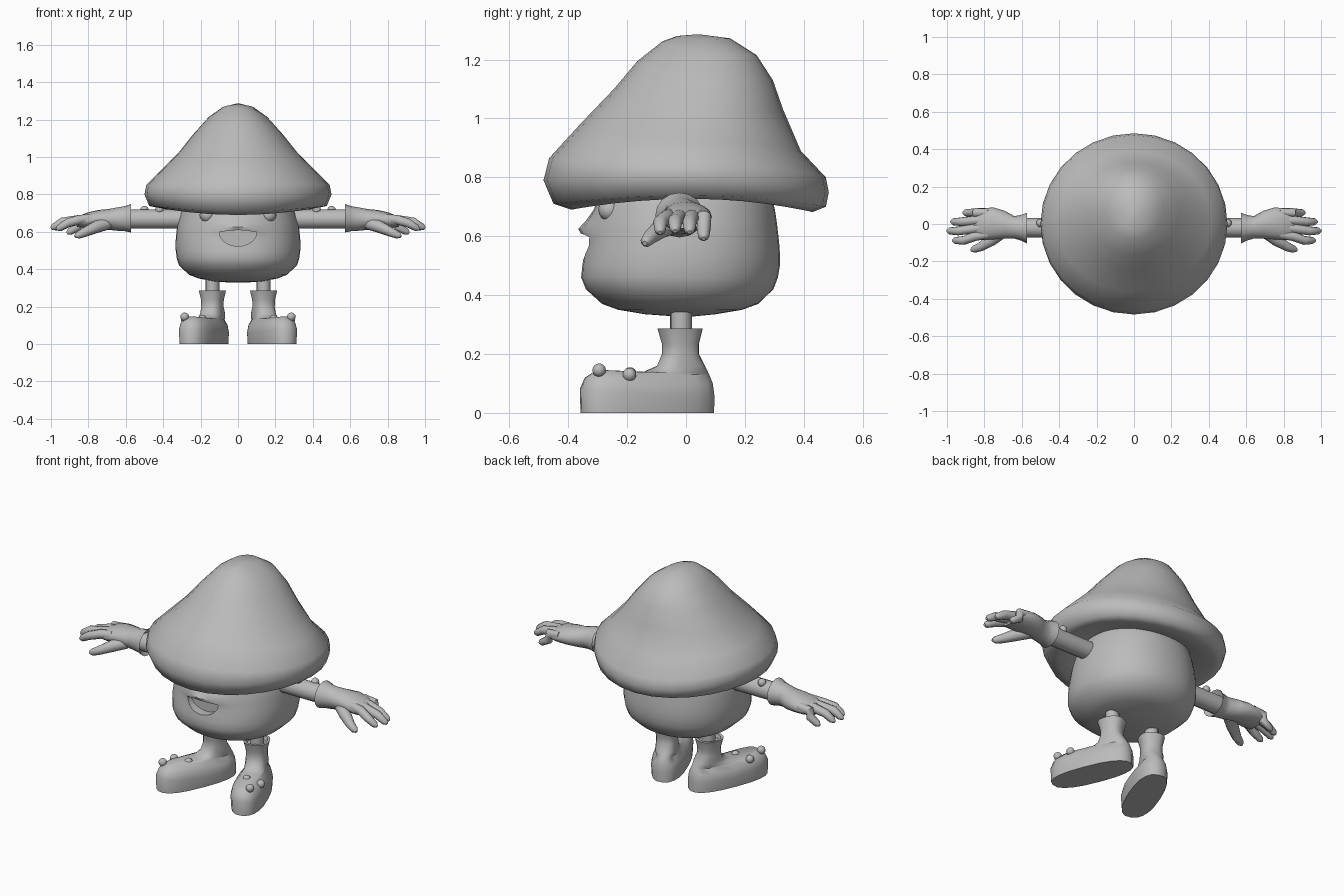
import bpy, bmesh, math
from mathutils import Vector

if "Cube" in bpy.data.objects:
    bpy.data.objects.remove(bpy.data.objects["Cube"])

GREY = bpy.data.materials.new("plain_grey")
GREY.diffuse_color = (0.5, 0.5, 0.5, 1)
GREY.use_nodes = True
GREY.node_tree.nodes["Principled BSDF"].inputs["Base Color"].default_value = GREY.diffuse_color


def finish(name, bm, angle=50):
    bmesh.ops.recalc_face_normals(bm, faces=bm.faces[:])
    me = bpy.data.meshes.new(name)
    bm.to_mesh(me)
    bm.free()
    me.materials.append(GREY)
    ob = bpy.data.objects.new(name, me)
    bpy.context.collection.objects.link(ob)
    bpy.ops.object.select_all(action='DESELECT')
    ob.select_set(True)
    bpy.context.view_layer.objects.active = ob
    if angle:
        bpy.ops.object.shade_smooth_by_angle(angle=math.radians(angle))
    return ob


def loft(name, rings, angle=50):
    """Skin a list of equal-sized point rings and close both ends."""
    bm = bmesh.new()
    vs = [[bm.verts.new(p) for p in r] for r in rings]
    n = len(vs[0])
    for a, b in zip(vs, vs[1:]):
        for i in range(n):
            j = (i + 1) % n
            bm.faces.new((a[i], a[j], b[j], b[i]))
    bm.faces.new(vs[0])
    bm.faces.new(vs[-1])
    return finish(name, bm, angle)


def angles(n):
    return [2 * math.pi * i / n for i in range(n)]


def spow(v, p):
    return math.copysign(abs(v) ** p, v)


def tube(name, path, radii, n=10):
    pts = [Vector(p) for p in path]
    rings = []
    for i, p in enumerate(pts):
        d = (pts[min(i + 1, len(pts) - 1)] - pts[max(i - 1, 0)]).normalized()
        u = d.cross(Vector((0.1, 1, 0.2))).normalized()
        w = d.cross(u)
        rings.append([p + radii[i] * (u * math.cos(t) + w * math.sin(t)) for t in angles(n)])
    return loft(name, rings)


def ball(name, pos, r, seg=12):
    bm = bmesh.new()
    bmesh.ops.create_uvsphere(bm, u_segments=seg, v_segments=8, radius=r)
    bmesh.ops.translate(bm, verts=bm.verts[:], vec=pos)
    return finish(name, bm)


# Cap: front y, front z, back y, back z, side radius, side z
cap = [(-.20, .76, .20, .76, .20, .77), (-.33, .72, .33, .715, .34, .745),
       (-.39, .69, .43, .682, .42, .727), (-.45, .71, .475, .70, .475, .738),
       (-.484, .79, .485, .75, .50, .80), (-.465, .865, .475, .80, .49, .85),
       (-.36, .98, .39, .89, .415, .925), (-.245, 1.10, .33, 1.03, .32, 1.02),
       (-.165, 1.195, .295, 1.13, .24, 1.12), (-.08, 1.262, .24, 1.215, .155, 1.215),
       (-.03, 1.28, .15, 1.272, .08, 1.268), (.03, 1.285, .05, 1.285, .01, 1.285)]
rings = []
for yf, zf, yb, zb, rx, zs in cap:
    ring = []
    for t in angles(28):
        c = math.cos(t)
        ze = zb if c > 0 else zf
        ring.append((rx * math.sin(t), (yf + yb) / 2 + (yb - yf) / 2 * c, zs + (ze - zs) * c * c))
    rings.append(ring)
loft("mushroom_cap", rings, 70)

# Body: height, front y, back y, side radius; a soft bulge forms the upper lip
body = [(.328, -.04, .03, .04), (.335, -.14, .10, .13), (.35, -.23, .19, .21),
        (.37, -.285, .245, .262), (.42, -.34, .297, .315), (.46, -.356, .312, .328),
        (.50, -.352, .319, .333), (.54, -.346, .319, .334), (.57, -.339, .317, .332),
        (.60, -.333, .314, .329), (.625, -.328, .311, .326), (.65, -.323, .308, .321),
        (.69, -.313, .302, .31), (.74, -.295, .29, .295), (.80, -.26, .26, .26)]
rings = []
for z, yf, yb, rx in body:
    ring = []
    for t in angles(40):
        x = rx * spow(math.sin(t), .92)
        y = (yf + yb) / 2 + (yb - yf) / 2 * spow(math.cos(t), .92)
        if y < 0:
            y -= .038 * math.exp(-((z - .625) / .03) ** 2 - (x / .1) ** 2)
        ring.append((x, y, z))
    rings.append(ring)
body_ob = loft("body", rings, 45)

# Mouth: a half-moon recess cut into the body
outline = [(.1 * math.cos(t), .597 - .074 * math.sin(t)) for t in
           [math.pi * i / 14 for i in range(15)]]
outline += [(-.05, .606), (0, .609), (.05, .606)]
cutter = loft("mouth_cutter", [[(x, y, z) for x, z in outline] for y in (-.5, -.295)], 0)
cutter.hide_render = True
cut = body_ob.modifiers.new("mouth", 'BOOLEAN')
cut.operation = 'DIFFERENCE'
cut.object = cutter
cut.solver = 'EXACT'
bpy.context.view_layer.objects.active = body_ob
bpy.ops.object.modifier_apply(modifier="mouth")
bpy.data.objects.remove(cutter)

# Palm with flared cuff: x, y centre, y radius, z centre, z radius
palm = [(.60, -.022, .05, .668, .045), (.572, -.022, .082, .672, .076),
        (.605, -.02, .068, .67, .067), (.64, -.018, .06, .668, .063),
        (.69, -.004, .074, .666, .056), (.75, .003, .085, .666, .05),
        (.81, .0, .085, .66, .042), (.86, -.005, .075, .652, .026)]
# Fingers: tip x, tip y, tip z, base y
fingers = [(.915, .06, .592, .06), (.98, .012, .613, .022),
           (1.0, -.037, .617, -.018), (.97, -.088, .612, -.055)]

# Boot: z, heel, toe, half width, measured along the foot
boot = [(0, -.12, .36, .09), (.06, -.12, .362, .095), (.10, -.115, .345, .086),
        (.13, -.105, .305, .062), (.137, -.098, .13, .058), (.16, -.085, .078, .06),
        (.20, -.062, .06, .057), (.235, -.062, .06, .058), (.287, -.075, .075, .07),
        (.287, -.06, .06, .057), (.265, -.055, .055, .052)]
FOOT = math.radians(22)

for side, s in (("right", 1), ("left", -1)):
    ball(side + "_eye", (s * .165, -.258, .69), .04, 16)

    # Arm, hand and arm studs
    tube(side + "_arm", [(s * .29, -.02, .668), (s * .61, -.02, .668)], [.052, .052], 14)
    loft(side + "_glove", [[(s * x, yc + ry * math.cos(t), zc + rz * math.sin(t))
                            for t in angles(16)] for x, yc, ry, zc, rz in palm])
    for i, (x, y, z, yb) in enumerate(fingers):
        tube(f"{side}_finger_{i + 1}",
             [(s * .78, yb, .672), (s * .85, yb * .7 + y * .3, .664),
              (s * (x - .06), y, z + .035), (s * (x - .015), y, z + .008), (s * x, y, z)],
             [.024, .026, .024, .019, .007])
    tube(side + "_thumb", [(s * .70, -.04, .645), (s * .76, -.085, .625),
                           (s * .82, -.122, .597), (s * .855, -.135, .582), (s * .872, -.14, .576)],
         [.035, .033, .025, .02, .008])
    for i, p in enumerate([(.42, -.035, .718), (.50, .005, .715)]):
        ball(f"{side}_arm_stud_{i + 1}", (s * p[0], p[1], p[2]), .023)

    # Leg, boot turned outward, and boot studs
    tube(side + "_leg", [(s * .137, -.017, .25), (s * .137, -.017, .40)], [.037, .037], 12)
    rings = []
    for z, heel, toe, w in boot:
        ring = []
        for t in angles(20):
            u = (heel + toe) / 2 + (toe - heel) / 2 * spow(math.cos(t), .8)
            v = w * spow(math.sin(t), .8)
            x = .137 + u * math.sin(FOOT) + v * math.cos(FOOT)
            y = -.02 - u * math.cos(FOOT) + v * math.sin(FOOT)
            lift = .016 * max(0, u - .1) / .2 if z > .05 else 0
            ring.append((s * x, y, z + lift))
        rings.append(ring)
    loft(side + "_boot", rings)
    for i, p in enumerate([(.285, -.295, .145), (.19, -.19, .132), (.283, -.192, .13)]):
        ball(f"{side}_boot_stud_{i + 1}", (s * p[0], p[1], p[2]), .023)
